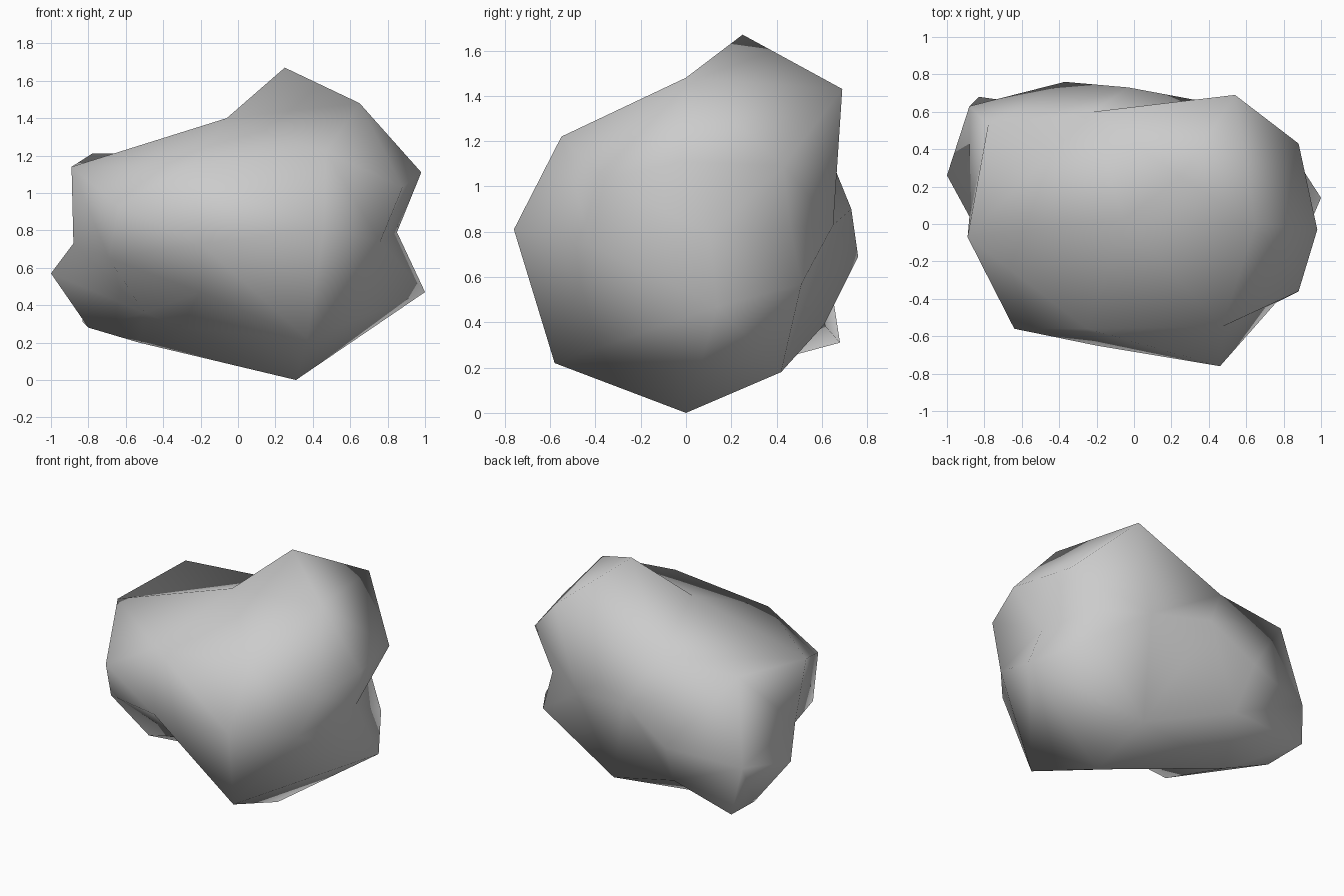
import bpy
import bmesh
from mathutils import Vector

# Remove the default cube only
default_cube = bpy.data.objects.get("Cube")
if default_cube:
    bpy.data.objects.remove(default_cube, do_unlink=True)


def make_material(name, grey):
    """One plain grey colour, shown in the viewport and in a render."""
    material = bpy.data.materials.new(name)
    material.use_nodes = True
    colour = (grey, grey, grey, 1)
    material.diffuse_color = colour
    shader = material.node_tree.nodes["Principled BSDF"]
    shader.inputs["Base Color"].default_value = colour
    shader.inputs["Roughness"].default_value = .9
    return material


def turn_edge(bm, start, end):
    """Let the edge between two neighbouring triangles join start and end."""
    if bm.edges.get((start, end)):
        return
    for edge in bm.edges:
        tips = {v for face in edge.link_faces for v in face.verts}
        if tips - set(edge.verts) == {start, end}:
            bmesh.ops.rotate_edges(bm, edges=[edge])
            return


def make_boulder(name, corners, ridges, core, material):
    """Wrap a skin around the corners, as seen from the core, so that
    hollows between the bulges are kept; then set the ridges."""
    bm = bmesh.new()
    core = Vector(core)
    verts = {}
    for corner, place in corners.items():
        verts[corner] = bm.verts.new((Vector(place) - core).normalized())
    bmesh.ops.convex_hull(bm, input=list(bm.verts))
    for start, end in ridges:
        turn_edge(bm, verts[start], verts[end])
    for corner, place in corners.items():
        verts[corner].co = place
    bmesh.ops.recalc_face_normals(bm, faces=list(bm.faces))
    for face in bm.faces:
        face.smooth = True
    mesh = bpy.data.meshes.new(name)
    bm.to_mesh(mesh)
    bm.free()
    mesh.materials.append(material)
    boulder = bpy.data.objects.new(name, mesh)
    bpy.context.collection.objects.link(boulder)
    return boulder


corners = {
    # Peak, the saddle beside it and the shoulders around it
    "peak": (.25, .25, 1.67),
    "left_peak": (.65, 0, 1.48),
    "back_peak": (.54, .69, 1.43),
    "saddle": (-.06, .02, 1.4),
    "back_saddle": (-.22, .6, 1.22),
    "front_brow": (.47, -.55, 1.22),
    "right_brow": (-.25, -.56, 1.15),
    "right_shoulder": (-.89, -.07, 1.14),
    "back_shoulder": (-.78, .53, 1.21),
    # Front
    "nose": (.46, -.76, .81),
    "front_middle": (-.2, -.65, .73),
    "front_cheek": (-.64, -.56, .93),
    "lower_cheek": (-.69, -.43, .65),
    # Left
    "left_brow": (.88, -.36, 1.03),
    "left_bulge": (.98, -.03, 1.11),
    "back_left_bulge": (.88, .43, 1.09),
    "front_left_hollow": (.76, -.42, .74),
    "left_hollow": (.85, .1, .79),
    "back_left_hollow": (.72, .46, .82),
    "back_left_spur": (.76, .51, .57),
    # Back
    "back_hollow": (.4, .65, .83),
    "back_middle": (-.03, .73, .9),
    "back_bulge": (-.37, .76, .69),
    "back_right_bulge": (-.88, .63, .63),
    # Right
    "right_hollow": (-.88, .04, .73),
    "right_spur": (-1, .26, .57),
    # Underside, with a spur to each side of a hollow
    "foot": (.31, 0, 0),
    "front_foot": (.37, -.58, .22),
    "left_foot": (1, .14, .47),
    "back_foot": (.27, .42, .18),
    "back_arch": (-.33, .61, .39),
    "front_arch": (-.2, -.38, .47),
    "front_heel": (-.5, -.28, .36),
    "heel": (-.53, .27, .2),
    "right_heel": (-.8, .38, .28),
    "back_heel": (-.83, .68, .31),
    "arch": (-.31, -.09, .28),
}

# Ridges that run between neighbouring bulges
ridges = [
    ("right_hollow", "back_right_bulge"),
    ("right_shoulder", "back_saddle"),
    ("front_brow", "front_left_hollow"),
    ("back_right_bulge", "back_arch"),
    ("back_saddle", "back_hollow"),
    ("back_shoulder", "back_middle"),
]

stone = make_material("grey_stone", .6)
make_boulder("boulder", corners, ridges, (0, .05, .8), stone)
